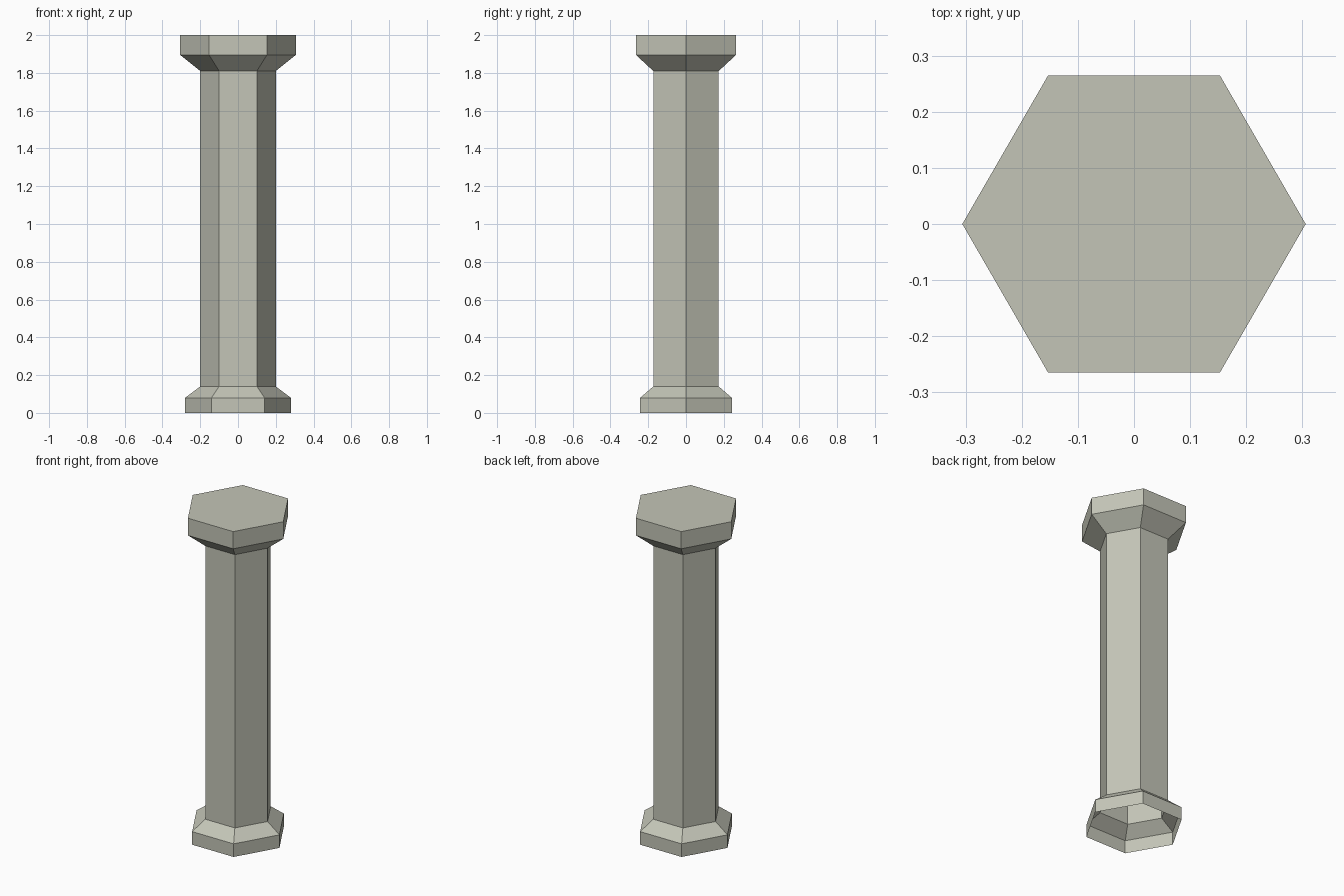
import bpy
import bmesh
from math import cos, sin, tau

if "Cube" in bpy.data.objects:
    bpy.data.objects.remove(bpy.data.objects["Cube"], do_unlink=True)

SIDES = 6

stone = bpy.data.materials.new("pale_stone")
stone.use_nodes = True
colour = (0.55, 0.56, 0.475, 1.0)
stone.diffuse_color = colour
bsdf = next(n for n in stone.node_tree.nodes if n.type == "BSDF_PRINCIPLED")
bsdf.inputs["Base Color"].default_value = colour
bsdf.inputs["Roughness"].default_value = 0.9


def hex_shell(name, profile, cap_top=False):
    """Sweep (radius, height) pairs around z as an open six-sided shell."""
    bm = bmesh.new()
    rings = [[bm.verts.new((r * cos(tau * i / SIDES), r * sin(tau * i / SIDES), z))
              for i in range(SIDES)] for r, z in profile]
    for low, high in zip(rings, rings[1:]):
        for i in range(SIDES):
            j = (i + 1) % SIDES
            bm.faces.new((low[i], low[j], high[j], high[i]))
    if cap_top:
        bm.faces.new(rings[-1])
    mesh = bpy.data.meshes.new(name)
    bm.to_mesh(mesh)
    bm.free()
    mesh.materials.append(stone)
    obj = bpy.data.objects.new(name, mesh)
    bpy.context.collection.objects.link(obj)
    return obj


# Plinth with sloped shoulder, open underneath
hex_shell("base", [(0.28, 0), (0.28, 0.08), (0.2, 0.14)])
# Hollow column
hex_shell("shaft", [(0.2, 0.14), (0.2, 1.81)])
# Flared head with flat top
hex_shell("capital", [(0.2, 1.81), (0.306, 1.895), (0.306, 2.0)], cap_top=True)
